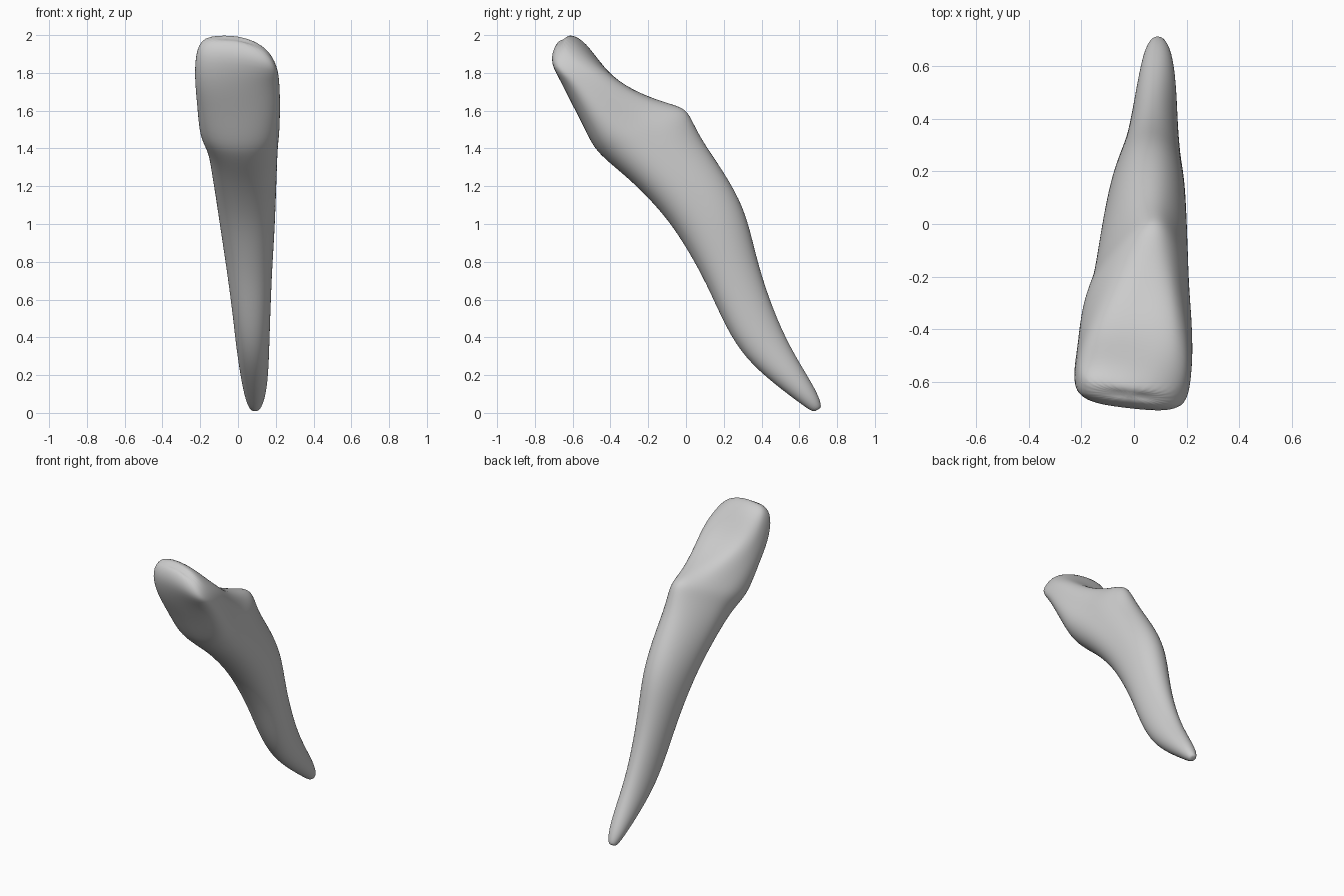
import bpy, bmesh, math

# Sections from biting edge to root tip:
# front (y, z), back (y, z), x left, x right, roundness exponent, back taper, back apex shift
SECTIONS = [
    (-.695, 1.97, -.63, 2.008, -.175, .14, 2.6, 0, 0),
    (-.728, 1.89, -.55, 1.97, -.225, .205, 3.0, .05, 0),
    (-.66, 1.74, -.42, 1.83, -.232, .22, 2.8, .10, .02),
    (-.58, 1.59, -.30, 1.745, -.22, .227, 2.5, .22, .10),
    (-.505, 1.43, -.12, 1.665, -.208, .222, 2.2, .42, .25),
    (-.46, 1.37, -.01, 1.62, -.192, .217, 2.1, .42, .30),
    (-.38, 1.30, .025, 1.57, -.16, .212, 2.1, .35, .28),
    (-.26, 1.20, .08, 1.45, -.143, .208, 2.1, .25, .15),
    (-.10, 1.03, .20, 1.28, -.116, .201, 2.1, .15, .1),
    (.01, .86, .312, 1.085, -.09, .194, 2.1, .1, .05),
    (.11, .68, .362, .87, -.06, .181, 2.1, .1, 0),
    (.21, .45, .42, .66, -.03, .172, 2.1, .1, 0),
    (.315, .285, .51, .43, -.01, .166, 2.0, .1, 0),
    (.47, .15, .60, .265, .012, .161, 2.0, .05, 0),
    (.605, .05, .69, .12, .035, .146, 2.0, 0, 0),
    (.672, .002, .722, .032, .062, .118, 2.0, 0, 0),
]
FOSSA = {2: .12, 3: .2, 4: .12}      # hollow on the back of the crown
N = 24


def ring(i):
    fy, fz, by, bz, xl, xr, n, taper, shift = SECTIONS[i]
    pts = []
    for k in range(N):
        a = 2 * math.pi * k / N
        c, s = math.cos(a), math.sin(a)
        u = math.copysign(abs(c) ** (2 / n), c)
        v = math.copysign(abs(s) ** (2 / n), s)
        x = v * (1 - taper * u) + shift * max(u, 0)
        if u > 0:
            u -= FOSSA.get(i, 0) * max(0, 1 - 1.6 * v * v)
        pts.append((x, (u + 1) / 2))
    lo, hi = min(p[0] for p in pts), max(p[0] for p in pts)
    out = []
    for x, t in pts:
        x = xl + (x - lo) / (hi - lo) * (xr - xl)
        y, z = fy + t * (by - fy), fz + t * (bz - fz)
        if i < 2:                     # biting edge slopes to one side
            y -= .12 * (x - .08)
            z -= 1.0 * (x + .08) ** 2 if x > -.08 else 0
        out.append((x, y, z))
    return out


# Tooth: loft through all sections, closed at both ends
bm = bmesh.new()
rings = [[bm.verts.new(p) for p in ring(i)] for i in range(len(SECTIONS))]
for a, b in zip(rings, rings[1:]):
    for k in range(N):
        j = (k + 1) % N
        bm.faces.new((a[k], a[j], b[j], b[k]))
for r in (rings[0], rings[-1]):
    bmesh.ops.poke(bm, faces=[bm.faces.new(r)])
bmesh.ops.recalc_face_normals(bm, faces=bm.faces)
for f in bm.faces:
    f.smooth = True
mesh = bpy.data.meshes.new("tooth")
bm.to_mesh(mesh)
bm.free()
tooth = bpy.data.objects.new("tooth", mesh)
bpy.context.collection.objects.link(tooth)
sub = tooth.modifiers.new("smooth", 'SUBSURF')
sub.levels = sub.render_levels = 2
